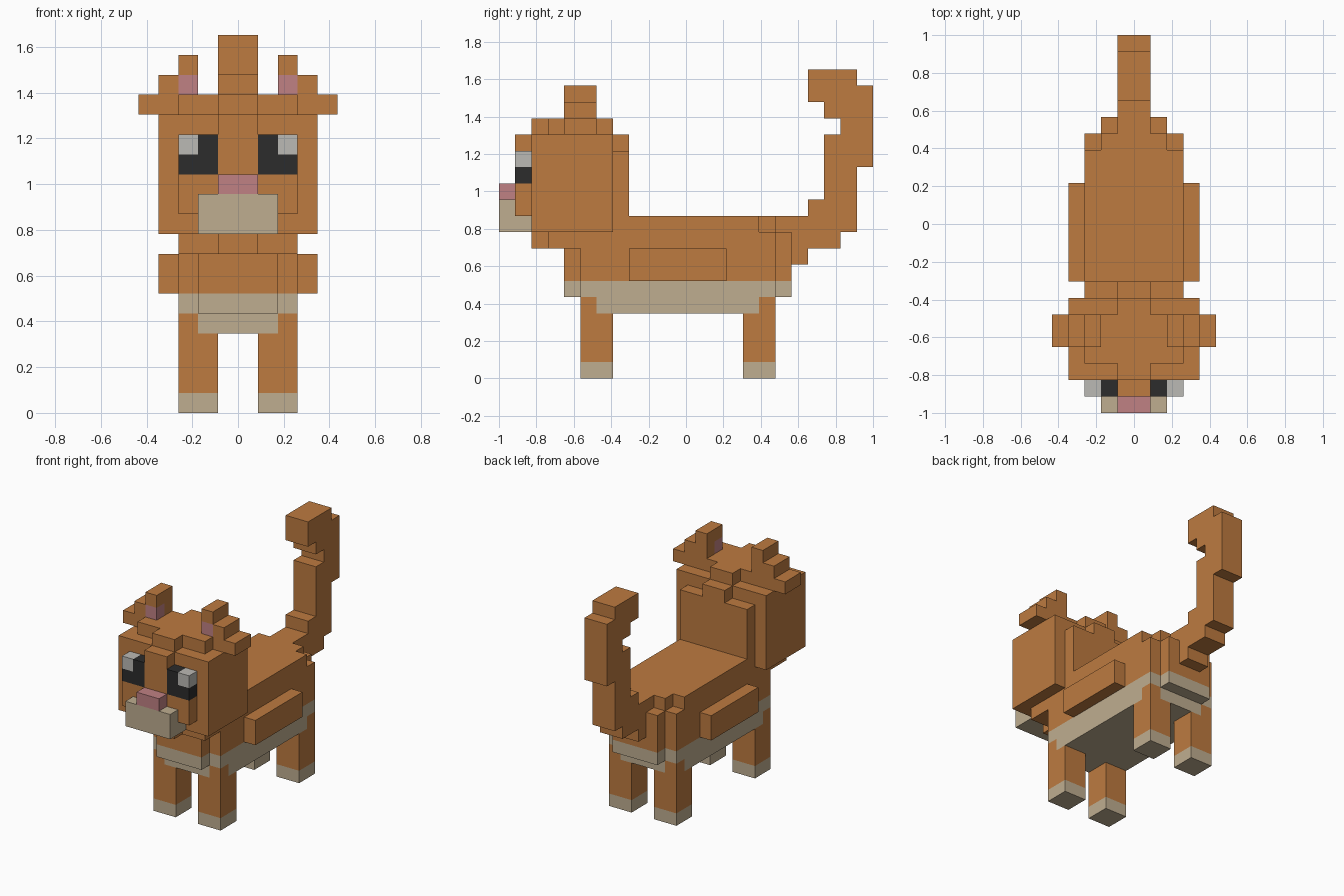
import bpy
import bmesh
from mathutils import Matrix

cube = bpy.data.objects.get("Cube")
if cube:
    bpy.data.objects.remove(cube, do_unlink=True)

U = 2 / 23      # size of one block; y counts blocks from the nose, z from the floor


def material(name, rgb):
    m = bpy.data.materials.new(name)
    m.use_nodes = True
    m.diffuse_color = (*rgb, 1)
    m.node_tree.nodes["Principled BSDF"].inputs["Base Color"].default_value = (*rgb, 1)
    return m


ORANGE = material("orange_fur", (0.51, 0.197, 0.051))
CREAM = material("cream_fur", (0.52, 0.42, 0.28))
PINK = material("pink_skin", (0.53, 0.22, 0.23))
BLACK = material("eye_black", (0.025, 0.025, 0.025))
WHITE = material("eye_white", (0.5, 0.49, 0.46))


def finish(name, bm, mat):
    bmesh.ops.recalc_face_normals(bm, faces=bm.faces)
    mesh = bpy.data.meshes.new(name)
    bm.transform(Matrix.Scale(U, 4) @ Matrix.Translation((0, -11.5, 0)))
    bm.to_mesh(mesh)
    bm.free()
    mesh.materials.append(mat)
    bpy.context.collection.objects.link(bpy.data.objects.new(name, mesh))


def blocks(name, mat, *boxes):
    """Joins boxes given as (x0, x1), (y0, y1), (z0, z1) in block units."""
    bm = bmesh.new()
    for spans in boxes:
        centre = [(a + b) / 2 for a, b in spans]
        size = [abs(b - a) for a, b in spans]
        bmesh.ops.create_cube(bm, size=1, matrix=Matrix.Translation(centre) @ Matrix.Diagonal((*size, 1)))
    finish(name, bm, mat)


def mid(w, y, z):
    """Box of half width w across the centre line."""
    return (-w, w), y, z


def pair(name, mat, *boxes):
    """Builds a left part and its mirrored right part."""
    for side, s in (("left", 1), ("right", -1)):
        blocks(f"{side}_{name}", mat, *[((s * x[0], s * x[1]), y, z) for x, y, z in boxes])


# Torso with stepped rump and chest
blocks("body", ORANGE,
       mid(3, (5, 17), (6, 9)), mid(3, (5, 16), (9, 10)),
       mid(2, (5, 17), (9, 10)), mid(1, (5, 18), (9, 10)),
       mid(2, (4, 18), (6, 8)), mid(2, (16, 18), (8, 9)))
blocks("belly", CREAM,
       mid(3, (5, 17), (5, 6)), mid(2, (4, 18), (5, 6)),
       mid(3, (6, 16), (4, 5)), mid(2, (5, 17), (4, 5)))
blocks("neck", ORANGE, mid(3, (3, 8), (8, 9)), mid(1, (2, 3), (8, 9)))
pair("flank", ORANGE, ((3, 4), (8, 14), (6, 8)))

# Legs and paws
for name, y, corner in (("front", (5, 7), (5, 6)), ("back", (15, 17), (16, 17))):
    pair(name + "_leg", ORANGE, ((1, 3), y, (1, 4)), ((2, 3), corner, (4, 5)))
    pair(name + "_paw", CREAM, ((1, 3), y, (0, 1)))

# Head
blocks("head", ORANGE,
       mid(4, (2, 7), (9, 15)),
       mid(3, (7, 8), (9, 14)), mid(1, (7, 8), (14, 15)),
       mid(1, (2, 7), (15, 16)), mid(3, (3, 6), (15, 16)))
blocks("face", ORANGE, mid(3, (1, 2), (10, 12)), mid(1, (1, 2), (12, 15)))
blocks("muzzle", CREAM, mid(2, (0, 2), (9, 10)), mid(2, (0, 1), (10, 11)))
blocks("nose", PINK, mid(1, (0, 1), (11, 12)))

# Eyes
pair("eye", BLACK, ((1, 2), (1, 2), (12, 14)), ((2, 3), (1, 2), (12, 13)))
pair("eye_highlight", WHITE, ((2, 3), (1, 2), (13, 14)))

# Ears with pink inner block
pair("ear", ORANGE,
     ((3, 5), (4, 6), (15, 16)), ((3, 4), (4, 6), (16, 17)),
     ((2, 3), (5, 6), (16, 17)), ((2, 3), (4, 6), (17, 18)))
pair("inner_ear", PINK, ((2, 3), (4, 5), (16, 17)))

# Tail: stepped side profile (y, z) extruded across its width
profile = [(18, 7), (19, 7), (19, 8), (21, 8), (21, 9), (22, 9), (22, 13), (23, 13),
           (23, 18), (22, 18), (22, 19), (19, 19), (19, 17), (20, 17), (20, 16),
           (21, 16), (21, 15), (20, 15), (20, 11), (19, 11), (19, 10), (18, 10)]
bm = bmesh.new()
side = bm.faces.new([bm.verts.new((-1, y, z)) for y, z in profile])
ext = bmesh.ops.extrude_face_region(bm, geom=[side], use_keep_orig=True)
bmesh.ops.translate(bm, vec=(2, 0, 0), verts=[v for v in ext["geom"] if isinstance(v, bmesh.types.BMVert)])
finish("tail", bm, ORANGE)
